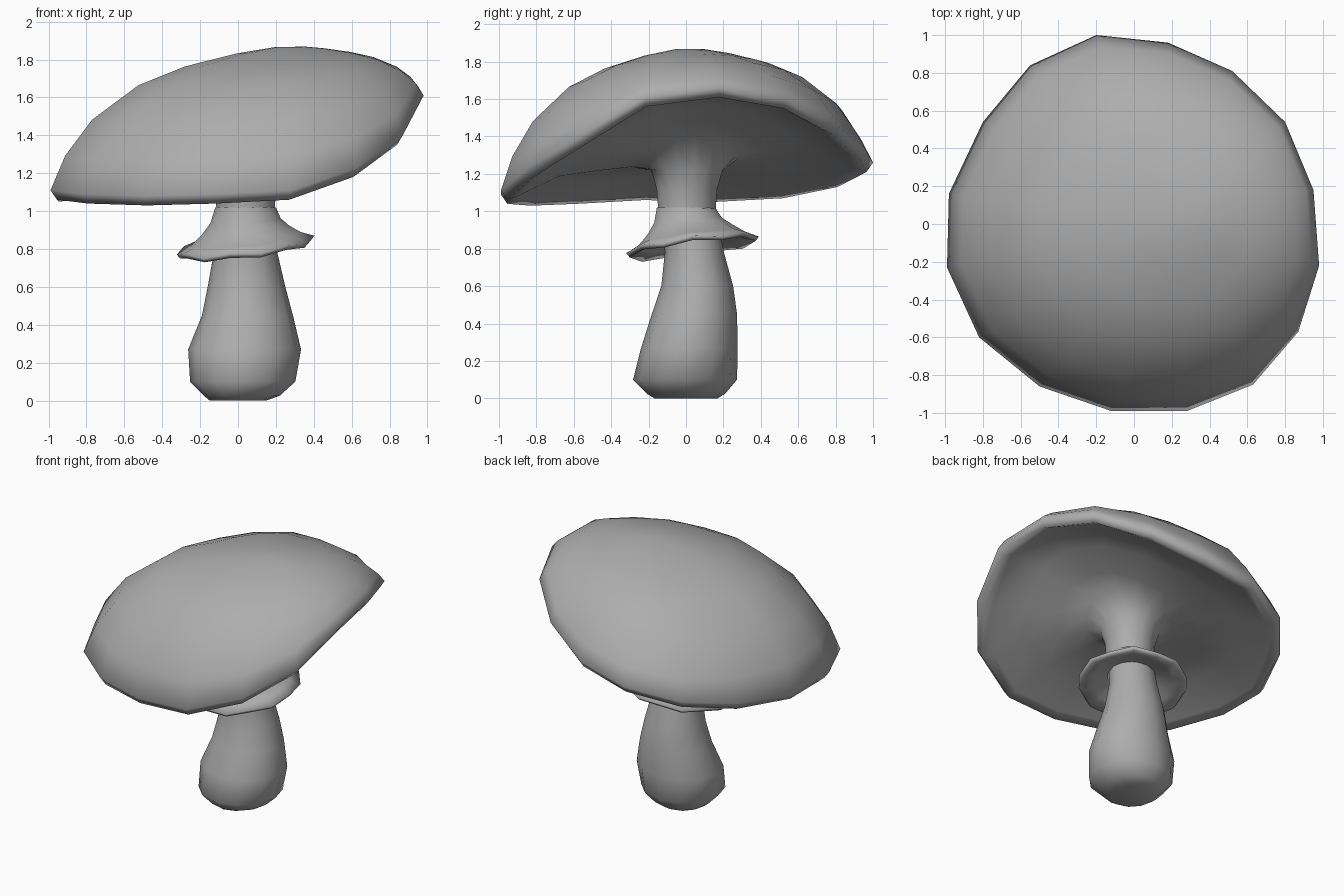
import bpy, bmesh
from math import sin, cos, pi
from mathutils import Vector

if "Cube" in bpy.data.objects:
    bpy.data.objects.remove(bpy.data.objects["Cube"])

grey = bpy.data.materials.new("dark_grey")
grey.diffuse_color = (.42, .42, .42, 1)
grey.use_nodes = True
grey.node_tree.nodes["Principled BSDF"].inputs["Base Color"].default_value = grey.diffuse_color


def loft(name, rings, cap_start=False, cap_end=False):
    """Bridge equal-length rings of points into one smooth skin."""
    bm = bmesh.new()
    loops = [[bm.verts.new(p) for p in ring] for ring in rings]
    n = len(loops[0])
    for a, b in zip(loops, loops[1:]):
        for i in range(n):
            j = (i + 1) % n
            bm.faces.new((a[i], a[j], b[j], b[i]))
    if cap_start:
        bm.faces.new(loops[0])
    if cap_end:
        bm.faces.new(loops[-1])
    bmesh.ops.recalc_face_normals(bm, faces=bm.faces)
    for f in bm.faces:
        f.smooth = True
    mesh = bpy.data.meshes.new(name)
    bm.to_mesh(mesh)
    bm.free()
    mesh.materials.append(grey)
    obj = bpy.data.objects.new(name, mesh)
    bpy.context.collection.objects.link(obj)
    return obj


def ellipse(z, cx, cy, rx, ry, n, phase=0.0):
    return [Vector((cx + rx * cos(phase + 2 * pi * i / n),
                    cy + ry * sin(phase + 2 * pi * i / n), z)) for i in range(n)]


# Cap: warped rim, domed skin above, concave underside flaring into the stem
rim = [Vector(p) for p in (
    (.95, .18, 1.66), (.80, .54, 1.60), (.52, .81, 1.46), (.18, .96, 1.33),
    (-.20, 1.0, 1.26), (-.55, .84, 1.18), (-.80, .54, 1.12), (-.98, .16, 1.10),
    (-.99, -.23, 1.11), (-.82, -.60, 1.09), (-.50, -.86, 1.08), (-.12, -.99, 1.09),
    (.28, -.99, 1.11), (.63, -.85, 1.23), (.87, -.57, 1.40), (.98, -.22, 1.61))]
apex = Vector((.30, .02, 1.87))
rings = []
for t, h in ((.08, .995), (.24, .95), (.45, .86), (.64, .73), (.83, .49), (.94, .24)):
    rings.append([Vector((apex.x + (p.x - apex.x) * t, apex.y + (p.y - apex.y) * t,
                          p.z + (apex.z - p.z) * (h - .07 * max(p.y, 0) * t * (1 - h)))) for p in rim])
rings.append(rim)
rings.append([Vector((p.x * .965, p.y * .965, p.z - .05)) for p in rim])
rings.append([Vector((p.x * .90, p.y * .90, p.z - .025)) for p in rim])
hub = Vector((.04, 0, 1.31))
for t, lift in ((.68, .015), (.45, 0), (.28, -.015)):
    rings.append([hub.lerp(p, t) + Vector((0, 0, lift)) for p in rim])
for z, r in ((1.22, .195), (1.12, .165), (1.03, .158), (.97, .155)):
    rings.append(ellipse(z, .04, .005, r, r, 16, .19))
loft("cap", rings, cap_start=True)

# Stem with a bulbous foot: z, centre x, centre y, radius x, radius y
stem = ((0, 0, 0, .15, .17), (.025, .02, 0, .20, .21), (.10, .025, -.005, .278, .278),
        (.27, .035, .018, .298, .258), (.45, .05, .045, .24, .228),
        (.60, .045, .06, .205, .192), (.78, .04, .045, .168, .158),
        (.92, .04, .025, .155, .152), (1.04, .04, .005, .13, .13))
loft("stem", [ellipse(*s, 12) for s in stem], True, True)


# Skirt: a thin drooping collar with a wavy edge
def skirt_ring(z, r, tilt, wave):
    ring = ellipse(z, .04, .035 * tilt, r, r, 14)
    for i, p in enumerate(ring):
        a = 2 * pi * i / 14
        p.z += tilt * (.04 * cos(a) + .045 * sin(a)) + wave * cos(pi * i)
    return ring


loft("skirt", [skirt_ring(1.02, .16, 0, 0), skirt_ring(.95, .185, .3, 0),
               skirt_ring(.90, .23, .6, 0), skirt_ring(.852, .29, .85, .004),
               skirt_ring(.82, .363, 1, .01), skirt_ring(.798, .345, 1, .008),
               skirt_ring(.83, .26, .8, .003), skirt_ring(.88, .15, .3, 0)])
